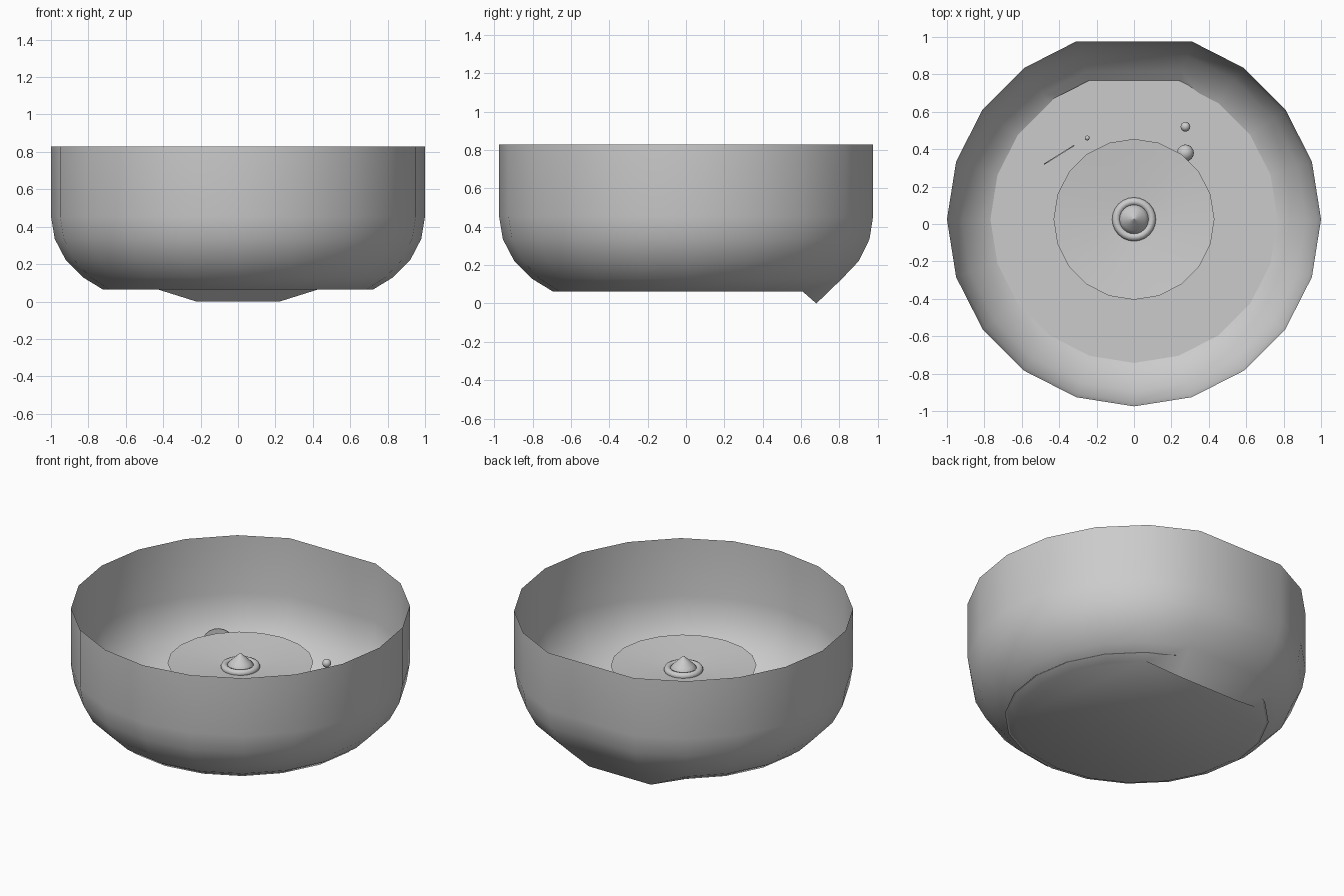
import bpy, bmesh
from math import sin, cos, pi, radians
from mathutils import Vector, Matrix

if "Cube" in bpy.data.objects:
    bpy.data.objects.remove(bpy.data.objects["Cube"])

CY = 0.025


def finish(name, bm, angle=40):
    me = bpy.data.meshes.new(name)
    bm.to_mesh(me)
    bm.free()
    ob = bpy.data.objects.new(name, me)
    bpy.context.collection.objects.link(ob)
    bpy.ops.object.select_all(action='DESELECT')
    bpy.context.view_layer.objects.active = ob
    ob.select_set(True)
    if angle:
        bpy.ops.object.shade_smooth_by_angle(angle=radians(angle))
    return ob


def ring(bm, r, z, angles):
    return [bm.verts.new((r * cos(a), CY + r * sin(a), z)) for a in angles]


def lathe(name, profile, sides, angle=40, cap=False):
    bm = bmesh.new()
    angs = [2 * pi * i / sides for i in range(sides)]
    rings = [ring(bm, r, z, angs) for r, z in profile]
    for lo, hi in zip(rings, rings[1:]):
        for i in range(sides):
            j = (i + 1) % sides
            bm.faces.new((lo[i], lo[j], hi[j], hi[i]))
    if cap:
        bm.faces.new(rings[-1])
    bmesh.ops.remove_doubles(bm, verts=bm.verts, dist=1e-5)
    return finish(name, bm, angle)


# Bowl: 20-gon without its rear corner, so the back is flat
angles = [radians(18 * i) for i in range(20) if i != 5]
n = len(angles)
bm = bmesh.new()
profile = [(0.72, 0.063), (0.83, 0.13), (0.92, 0.22), (0.98, 0.335),
           (1.0, 0.455), (1.0, 0.83)]
rings = [ring(bm, r, z, angles) for r, z in profile]
for lo, hi in zip(rings, rings[1:]):
    for i in range(n):
        j = (i + 1) % n
        bm.faces.new((lo[i], lo[j], hi[j], hi[i]))
# Rear foot: the two back corners of the base reach the ground
base = rings[0]
for k in (4, 5):
    base[k].co.y = 0.68
    base[k].co.z = 0.0
bm.faces.new([base[k] for k in (3, 4, 5, 6)][::-1])
bm.faces.new([v for k, v in enumerate(base) if k not in (4, 5)][::-1])
finish("bowl", bm)

# Floor plate inside the bowl
bm = bmesh.new()
bm.faces.new(ring(bm, 0.78, 0.092, angles))
finish("floor_plate", bm, 0)

# Raised shallow dish
lathe("raised_dish", [(0.0001, 0.43), (0.15, 0.438), (0.43, 0.467)], 20)

# Ring and pointed drop in the middle of the dish
bm = bmesh.new()
lathe("centre_ring", [(0.095 + 0.022 * cos(a), 0.442 + 0.022 * sin(a))
                      for a in [2 * pi * i / 8 for i in range(9)]], 24, 50)
bm.free()
lathe("centre_drop", [(0.0001, 0.36), (0.05, 0.374), (0.08, 0.405), (0.088, 0.44),
                      (0.06, 0.474), (0.03, 0.503), (0.0001, 0.53)], 20, 60)

# Small floating balls
for name, p, r in (("large_bubble", (0.275, 0.38, 0.26), 0.045),
                   ("medium_bubble", (0.275, 0.52, 0.347), 0.026),
                   ("small_bubble", (-0.25, 0.46, 0.35), 0.013)):
    bm = bmesh.new()
    bmesh.ops.create_uvsphere(bm, u_segments=16, v_segments=10, radius=r,
                              matrix=Matrix.Translation(p))
    finish(name, bm, 60)

# Thin upright disc
bm = bmesh.new()
m = (Matrix.Translation((-0.4, 0.37, 0.355)) @ Matrix.Rotation(radians(32), 4, 'Z')
     @ Matrix.Rotation(radians(90), 4, 'X'))
bmesh.ops.create_cone(bm, cap_ends=True, segments=20, radius1=0.095, radius2=0.095,
                      depth=0.006, matrix=m)
finish("upright_disc", bm)
